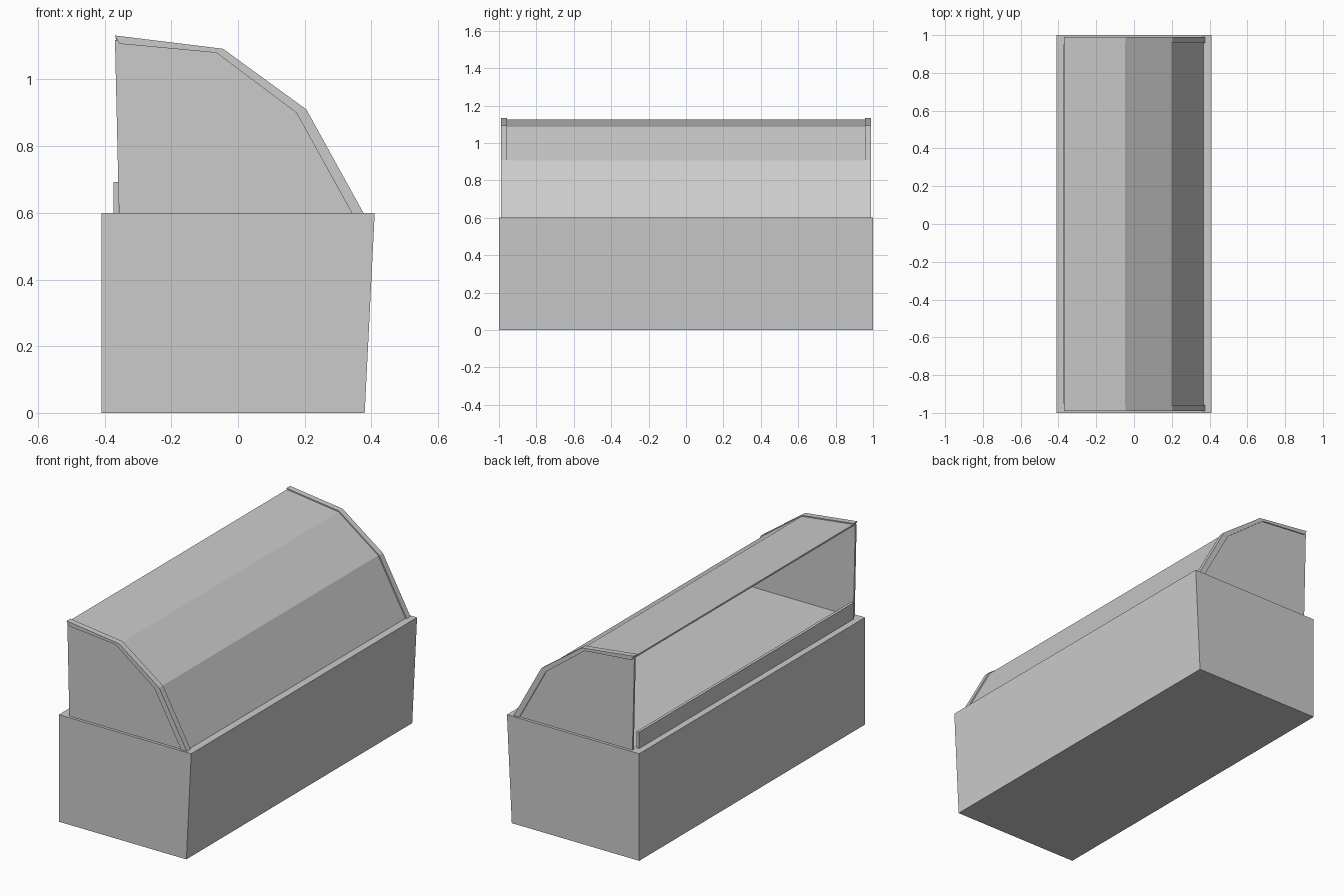
import bpy, bmesh

if "Cube" in bpy.data.objects:
    bpy.data.objects.remove(bpy.data.objects["Cube"])


def prism(name, profile, y0, y1):
    """Extrude an x-z outline from y0 to y1."""
    bm = bmesh.new()
    verts = [bm.verts.new((x, y0, z)) for x, z in profile]
    face = bm.faces.new(verts)
    ext = bmesh.ops.extrude_face_region(bm, geom=[face])
    new = [g for g in ext["geom"] if isinstance(g, bmesh.types.BMVert)]
    bmesh.ops.translate(bm, verts=new, vec=(0, y1 - y0, 0))
    bmesh.ops.recalc_face_normals(bm, faces=bm.faces[:])
    mesh = bpy.data.meshes.new(name)
    bm.to_mesh(mesh)
    bm.free()
    obj = bpy.data.objects.new(name, mesh)
    bpy.context.collection.objects.link(obj)
    return obj


# canopy outlines, from the back top edge down to the counter
rim_outer = [(-0.37, 1.132), (-0.045, 1.092), (0.205, 0.91), (0.376, 0.6)]
rim_inner = [(-0.355, 1.107), (-0.065, 1.08), (0.175, 0.90), (0.341, 0.6)]
panel_outer = [(-0.367, 1.126), (-0.047, 1.086), (0.199, 0.907), (0.368, 0.6)]
panel_inner = [(-0.366, 1.116), (-0.05, 1.077), (0.191, 0.901), (0.357, 0.6)]

# cabinet with a leaning front
prism("cabinet", [(-0.41, 0), (0.38, 0), (0.41, 0.6), (-0.41, 0.6)], -1, 1)

# folded canopy sheet
prism("canopy_panel", panel_outer + panel_inner[::-1], -0.975, 0.975)

# end walls and the raised rims around them
wall = [(-0.369, 1.118), (-0.055, 1.083), (0.188, 0.903), (0.355, 0.6), (-0.357, 0.6)]
for side, label in ((-1, "front"), (1, "back")):
    prism(label + "_end_wall", wall, side * 0.972, side * 0.984)
    prism(label + "_rim", rim_outer + rim_inner[::-1], side * 0.957, side * 0.99)

# low lip along the open serving side
prism("serving_lip", [(-0.374, 0.6), (-0.358, 0.6), (-0.358, 0.692), (-0.374, 0.692)], -0.95, 0.95)
